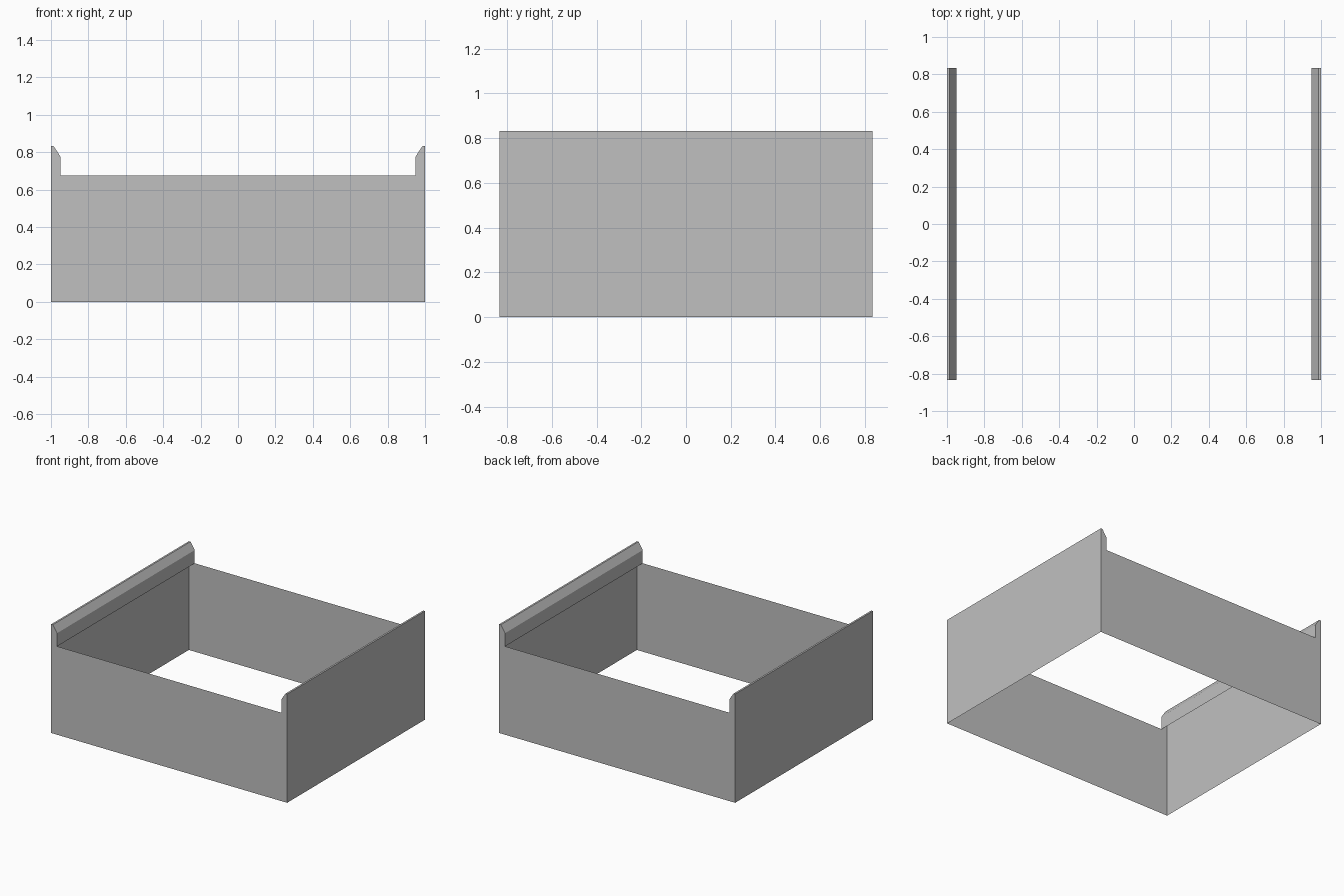
import bpy

cube = bpy.data.objects.get("Cube")
if cube:
    bpy.data.objects.remove(cube, do_unlink=True)

HALF_DEPTH = 0.833
LIP_HEIGHT = 0.677

# Single plain grey
grey = bpy.data.materials.new("light_grey")
grey.use_nodes = True
colour = (0.53, 0.53, 0.53, 1)
grey.diffuse_color = colour
grey.node_tree.nodes["Principled BSDF"].inputs["Base Color"].default_value = colour

# Wall outline: floor, outer top, narrow crest, chamfer, inner drop of the rail
rail_profile = [(1, 0), (1, HALF_DEPTH), (0.986, HALF_DEPTH), (0.95, 0.778), (0.95, LIP_HEIGHT)]


def add_part(name, verts, faces):
    mesh = bpy.data.meshes.new(name)
    mesh.from_pydata(verts, [], faces)
    mesh.materials.append(grey)
    obj = bpy.data.objects.new(name, mesh)
    bpy.context.collection.objects.link(obj)
    return obj


# Thin side walls, each folded over into a hollow rail that is open underneath
def side_wall(name, side):
    n = len(rail_profile)
    verts = [(side * x, y, z) for y in (-HALF_DEPTH, HALF_DEPTH) for x, z in rail_profile]
    faces = [(i, i + n, i + n + 1, i + 1) for i in range(n - 1)]
    if side > 0:
        faces = [f[::-1] for f in faces]
    obj = add_part(name, verts, faces)
    # keep the shell facing outward
    if obj.data.polygons[0].normal.x * side < 0:
        obj.data.flip_normals()


# End panels follow the rail outline at both corners
def end_panel(name, y):
    outline = rail_profile + [(-x, z) for x, z in reversed(rail_profile)]
    obj = add_part(name, [(x, y, z) for x, z in outline], [range(len(outline))])
    if obj.data.polygons[0].normal.y * y < 0:
        obj.data.flip_normals()


side_wall("left_wall", 1)
side_wall("right_wall", -1)
end_panel("front_panel", -HALF_DEPTH)
end_panel("back_panel", HALF_DEPTH)
